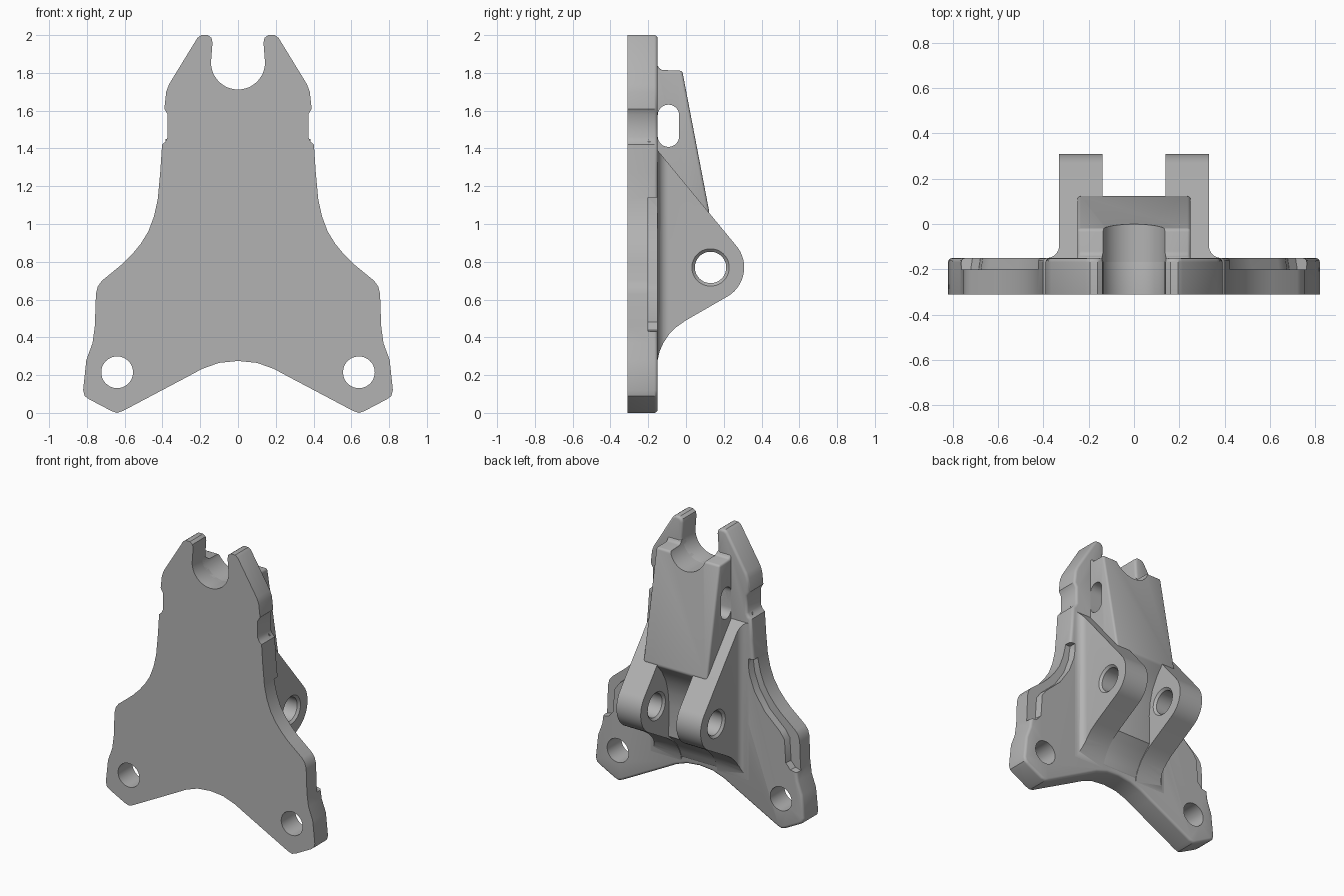
import bpy, bmesh
from math import sin, cos, pi, radians

old = bpy.data.objects.get("Cube")
if old:
    bpy.data.objects.remove(old, do_unlink=True)

grey = bpy.data.materials.new("cast_grey")
grey.use_nodes = True
grey.diffuse_color = (0.45, 0.45, 0.45, 1)
grey.node_tree.nodes["Principled BSDF"].inputs["Base Color"].default_value = (0.45, 0.45, 0.45, 1)


def arc(cx, cy, r, start, end, n=16):
    angles = [radians(start + (end - start) * i / n) for i in range(n + 1)]
    return [(cx + r * cos(a), cy + r * sin(a)) for a in angles]


def place(axis, p, d):
    return {"x": (d, p[0], p[1]), "y": (p[0], d, p[1]), "z": (p[0], p[1], d)}[axis]


def loft(name, axis, rings, soft_end=0):
    """Join equal outlines, given as (depth, points), along an axis and cap the ends."""
    bm = bmesh.new()
    loops = [[bm.verts.new(place(axis, p, d)) for p in pts] for d, pts in rings]
    for a, b in zip(loops, loops[1:]):
        for i in range(len(a)):
            j = (i + 1) % len(a)
            bm.faces.new((a[i], a[j], b[j], b[i]))
    bm.faces.new(loops[0])
    end = bm.faces.new(loops[-1])
    bmesh.ops.recalc_face_normals(bm, faces=bm.faces)
    if soft_end:
        bmesh.ops.bevel(bm, geom=list(end.edges), offset=soft_end, segments=3,
                        profile=0.5, affect="EDGES")
    mesh = bpy.data.meshes.new(name)
    bm.to_mesh(mesh)
    bm.free()
    mesh.materials.append(grey)
    obj = bpy.data.objects.new(name, mesh)
    bpy.context.collection.objects.link(obj)
    return obj


def prism(name, axis, pts, a, b, soft_end=0):
    return loft(name, axis, [(a, pts), (b, pts)], soft_end)


def apply(obj, kind, **settings):
    mod = obj.modifiers.new(kind.title(), kind)
    for key, value in settings.items():
        setattr(mod, key, value)
    bpy.context.view_layer.objects.active = obj
    bpy.ops.object.modifier_apply(modifier=mod.name)


def combine(obj, tool, operation="DIFFERENCE"):
    tool.hide_render = True
    apply(obj, "BOOLEAN", object=tool, operation=operation, solver="EXACT")
    bpy.data.objects.remove(tool, do_unlink=True)


# Flat plate with forked top and two feet
half = arc(0, 1.855, 0.143, -90, 0, 12) + [
    (0.135, 1.96), (0.14, 1.985), (0.16, 2.0), (0.195, 2.0), (0.215, 1.985),
    (0.365, 1.74), (0.38, 1.7), (0.39, 1.61), (0.372, 1.58), (0.372, 1.46), (0.385, 1.435),
    (0.402, 1.42), (0.412, 1.27), (0.425, 1.13), (0.445, 1.04), (0.475, 0.96), (0.515, 0.895),
    (0.56, 0.84), (0.61, 0.79), (0.72, 0.7), (0.742, 0.67), (0.752, 0.63), (0.758, 0.46),
    (0.77, 0.37), (0.803, 0.28), (0.82, 0.12), (0.812, 0.09), (0.79, 0.073), (0.67, 0.01),
    (0.64, 0.0), (0.61, 0.01), (0.27, 0.19), (0.19, 0.233), (0.1, 0.265), (0, 0.275)]
outline = half + [(-x, z) for x, z in half[-2:0:-1]]
plate = prism("back_plate", "y", outline, -0.31, -0.15, 0.018)
for side in (-1, 1):
    combine(plate, prism("foot_hole", "y", arc(side * 0.64, 0.215, 0.084, 0, 352, 44), -0.5, 0.2))
    # Lowered shelf along the outer edge of each leg
    shelf = [(0.385, 1.14), (0.4, 1.03), (0.44, 0.92), (0.52, 0.8), (0.64, 0.69), (0.675, 0.64),
             (0.685, 0.48), (0.72, 0.44), (0.9, 0.4), (0.9, 1.14)]
    flared = [(x - 0.015, z) for x, z in shelf]
    combine(plate, loft("shelf_cut", "y", [(-0.2, [(side * x, z) for x, z in shelf]),
                                           (-0.1, [(side * x, z) for x, z in flared])]))

# Central block, undercut between the lugs
block_side = [(-0.2, 1.845), (-0.15, 1.84), (-0.135, 1.815), (-0.02, 1.812), (0.125, 1.055),
              (0.07, 0.99), (0.025, 0.91), (0.0, 0.82), (-0.01, 0.72), (-0.005, 0.505),
              (-0.05, 0.465), (-0.1, 0.41), (-0.135, 0.35), (-0.15, 0.3), (-0.2, 0.3)]
block = prism("central_block", "x", block_side, -0.25, 0.25)
apply(block, "BEVEL", width=0.018, segments=3, limit_method="ANGLE", angle_limit=radians(50))
groove = arc(0, 1.855, 0.143, -180, 0, 24) + [(0.143, 2.1), (-0.143, 2.1)]
combine(block, prism("groove_cut", "y", groove, -0.5, 0.3))
slot = arc(-0.093, 1.575, 0.057, 0, 180, 12) + arc(-0.093, 1.465, 0.057, 180, 360, 12)
combine(block, prism("slot_cut", "x", slot, -0.5, 0.5))

# Pair of pivot lugs, flared where they meet the plate
lug_side = [(-0.2, 1.45), (-0.15, 1.39)] + arc(0.13, 0.77, 0.178, 40, -60, 20) + [
    (0.0, 0.49), (-0.05, 0.455), (-0.09, 0.415), (-0.12, 0.37), (-0.14, 0.325),
    (-0.15, 0.28), (-0.2, 0.28)]
lug_plan = [(0.14, -0.2), (0.14, 0.4), (0.33, 0.4)] + arc(0.385, -0.095, 0.055, 180, 270, 8) + [(0.385, -0.2)]
lugs = prism("pivot_lugs", "x", lug_side, 0.0, 0.6)
combine(lugs, prism("lug_plan", "z", lug_plan, 0.1, 1.6), "INTERSECT")
bore = [(d, arc(0.13, 0.77, r, 0, 352, 44)) for d, r in
        [(0.1, 0.099), (0.14, 0.099), (0.155, 0.083), (0.315, 0.083), (0.33, 0.099), (0.4, 0.099)]]
combine(lugs, loft("pivot_bore", "x", bore))
apply(lugs, "MIRROR")

# Smooth curved faces, crisp edges
for obj in (plate, block, lugs):
    bpy.ops.object.select_all(action="DESELECT")
    obj.select_set(True)
    bpy.context.view_layer.objects.active = obj
    bpy.ops.object.shade_smooth_by_angle(angle=radians(32))
